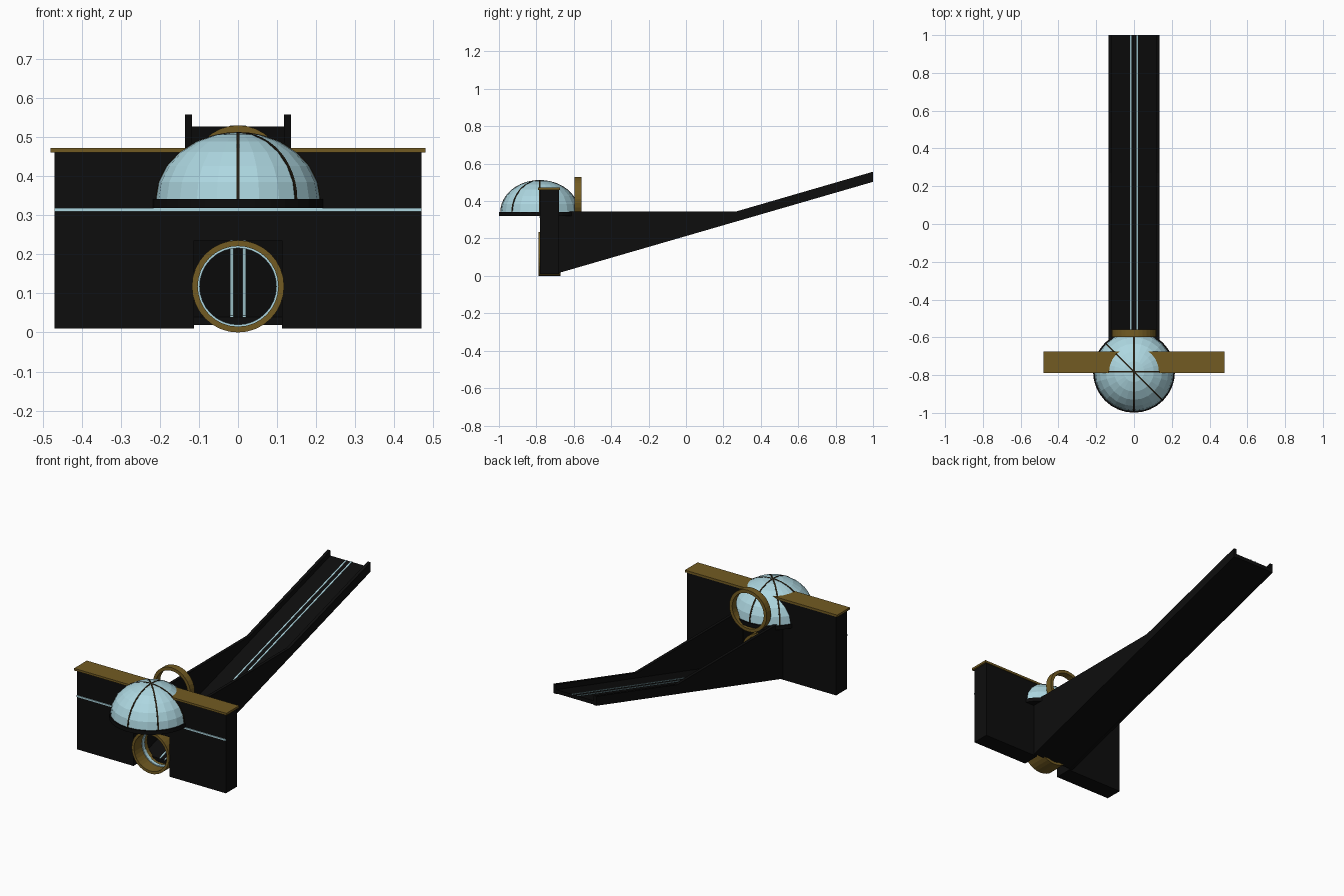
import bpy, bmesh, math
from mathutils import Matrix, Vector

old = bpy.data.objects.get("Cube")
if old:
    bpy.data.objects.remove(old, do_unlink=True)


def material(name, rgb):
    m = bpy.data.materials.new(name)
    m.use_nodes = True
    m.diffuse_color = (*rgb, 1)
    m.node_tree.nodes["Principled BSDF"].inputs["Base Color"].default_value = (*rgb, 1)
    return m


BLACK = material("black", (0.004, 0.004, 0.004))
GOLD = material("old gold", (0.17, 0.105, 0.016))
BLUE = material("pale blue", (0.42, 0.68, 0.75))
BRONZE = material("dark bronze", (0.018, 0.012, 0.005))


def finish(name, bm, mat):
    bmesh.ops.recalc_face_normals(bm, faces=bm.faces[:])
    me = bpy.data.meshes.new(name)
    bm.to_mesh(me)
    bm.free()
    me.materials.append(mat)
    ob = bpy.data.objects.new(name, me)
    bpy.context.collection.objects.link(ob)
    return ob


def prism(name, profile, x0, x1, mat):
    """Extrude a (y, z) outline from x0 to x1."""
    bm = bmesh.new()
    face = bm.faces.new([bm.verts.new((x0, y, z)) for y, z in profile])
    new = bmesh.ops.extrude_face_region(bm, geom=[face])["geom"]
    bmesh.ops.translate(bm, vec=(x1 - x0, 0, 0),
                        verts=[v for v in new if isinstance(v, bmesh.types.BMVert)])
    return finish(name, bm, mat)


def box(name, x0, x1, y0, y1, z0, z1, mat):
    return prism(name, [(y0, z0), (y1, z0), (y1, z1), (y0, z1)], x0, x1, mat)


def ring(name, inner, outer, y0, y1, z, mat, sides=32):
    """Hollow tube lying along y."""
    bm = bmesh.new()
    vs = [bm.verts.new((r, y, z)) for r, y in
          ((inner, y0), (outer, y0), (outer, y1), (inner, y1))]
    es = [bm.edges.new((vs[i], vs[(i + 1) % 4])) for i in range(4)]
    bmesh.ops.spin(bm, geom=vs + es, cent=(0, 0, z), axis=(0, 1, 0),
                   angle=math.tau, steps=sides, use_duplicate=False)
    bmesh.ops.remove_doubles(bm, verts=bm.verts[:], dist=0.0005)
    return finish(name, bm, mat)


# Front wall with a rectangular opening, capped and striped
FRONT, BACK, WIDE, GAP = -0.78, -0.68, 0.47, 0.113
for side, a, b in (("left", GAP, WIDE), ("right", -WIDE, -GAP)):
    box("wall_" + side, a, b, FRONT, BACK, 0.01, 0.46, BLACK)
box("wall_lintel", -GAP, GAP, FRONT, BACK, 0.235, 0.46, BLACK)
box("wall_cap", -0.48, 0.48, FRONT - 0.01, BACK + 0.005, 0.46, 0.472, GOLD)
box("wall_stripe", -WIDE, WIDE, FRONT - 0.004, FRONT, 0.31, 0.319, BLUE)

# Tunnel mouth and the standing hoop behind the dome
ring("tunnel_ring", 0.103, 0.118, -0.789, -0.67, 0.118, GOLD)
ring("tunnel_glow", 0.098, 0.103, -0.72, -0.70, 0.118, BLUE)
ring("rear_hoop", 0.1, 0.118, -0.597, -0.558, 0.412, GOLD)

# Sloping channel: floor, side walls and a pair of light strips
SLOPE = 0.29


def floor_z(y, top):
    return top + (y - 1) * SLOPE


def slab(name, x0, x1, start, low, high, mat):
    prism(name, [(start, floor_z(start, low)), (1, low), (1, high),
                 (start, floor_z(start, high))], x0, x1, mat)


slab("channel_floor", -0.12, 0.12, BACK, 0.506, 0.527, BLACK)
for side, s in (("left", 1), ("right", -1)):
    prism("channel_wall_" + side,
          [(BACK, floor_z(BACK, 0.503)), (1, 0.503), (1, 0.557),
           (0.27, 0.345), (BACK, 0.345)], s * 0.118, s * 0.135, BLACK)
    slab("light_strip_" + side, s * 0.012, s * 0.02, BACK, 0.525, 0.530, BLUE)

# Dome on its base disc
CENTRE = Vector((0, -0.782, 0.34))
RADIUS, HEIGHT = 0.21, 0.172
bm = bmesh.new()
bmesh.ops.create_cone(bm, cap_ends=True, segments=32, radius1=0.217, radius2=0.217,
                      depth=0.022, matrix=Matrix.Translation(CENTRE - Vector((0, 0, 0.01))))
finish("dome_base", bm, BLACK)

bm = bmesh.new()
bmesh.ops.create_uvsphere(bm, u_segments=24, v_segments=12, radius=1)
bmesh.ops.bisect_plane(bm, geom=bm.verts[:] + bm.edges[:] + bm.faces[:], dist=0.0001,
                       plane_co=(0, 0, 0), plane_no=(0, 0, 1), clear_inner=True)
bmesh.ops.scale(bm, vec=(RADIUS, RADIUS, HEIGHT), verts=bm.verts[:])
bmesh.ops.translate(bm, vec=CENTRE, verts=bm.verts[:])
finish("dome", bm, BLUE)

# Thin ribs arching over the dome
STEPS = 24
arc = [math.pi * i / STEPS for i in range(STEPS + 1)]
outline = [(k * RADIUS * math.cos(a), k * HEIGHT * math.sin(a))
           for k, sweep in ((1.004, arc), (0.96, arc[::-1])) for a in sweep]
for name, turn in (("long", 0), ("diagonal", 45), ("cross", 90)):
    rib = prism("dome_rib_" + name, outline, -0.004, 0.004, BRONZE)
    rib.data.transform(Matrix.Translation(CENTRE) @ Matrix.Rotation(math.radians(turn), 4, "Z"))
